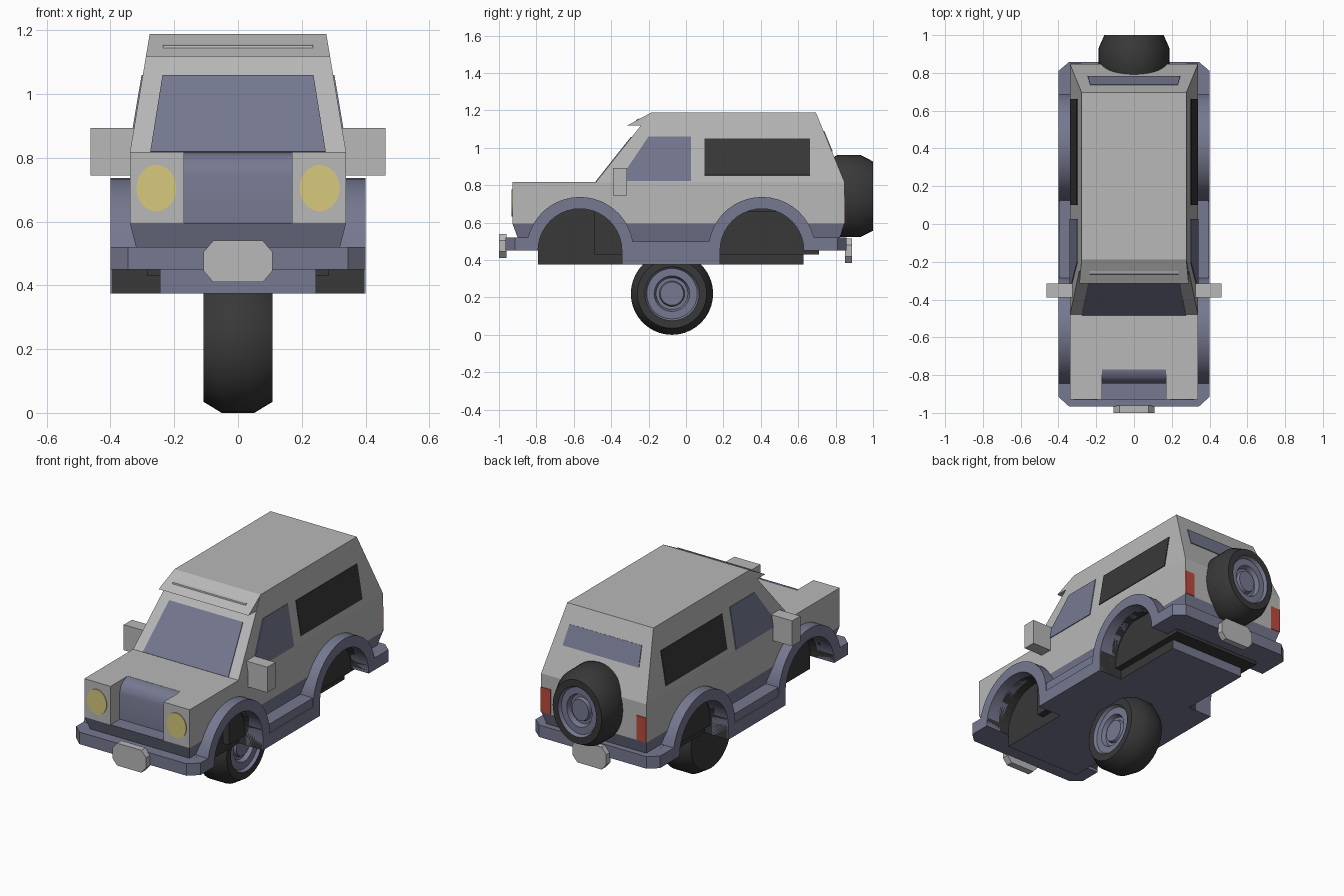
import bpy, bmesh, math
from mathutils import Vector

cube = bpy.data.objects.get("Cube")
if cube:
    bpy.data.objects.remove(cube)


def material(name, r, g, b):
    m = bpy.data.materials.new(name)
    m.use_nodes = True
    m.diffuse_color = (r, g, b, 1)
    for n in m.node_tree.nodes:
        if n.type == 'BSDF_PRINCIPLED':
            n.inputs["Base Color"].default_value = (r, g, b, 1)
    return m


GREY = material("body grey", .48, .48, .48)
BLUE = material("slate blue", .18, .19, .28)
DARK = material("dark rubber", .04, .04, .04)
YELLOW = material("lamp yellow", .68, .58, .20)
RED = material("tail lamp red", .50, .07, .05)


def finish(name, bm, mats, smooth=False):
    bmesh.ops.recalc_face_normals(bm, faces=bm.faces)
    me = bpy.data.meshes.new(name)
    bm.to_mesh(me)
    bm.free()
    ob = bpy.data.objects.new(name, me)
    bpy.context.collection.objects.link(ob)
    for m in mats:
        me.materials.append(m)
    if smooth:
        bpy.ops.object.select_all(action='DESELECT')
        ob.select_set(True)
        bpy.context.view_layer.objects.active = ob
        bpy.ops.object.shade_smooth_by_angle(angle=math.radians(35))
    return ob


def add_loft(bm, low, high):
    """Closed solid between two matching loops."""
    a = [bm.verts.new(p) for p in low]
    b = [bm.verts.new(p) for p in high]
    bm.faces.new(a[::-1])
    bm.faces.new(b)
    for i in range(len(a)):
        j = (i + 1) % len(a)
        bm.faces.new((a[i], a[j], b[j], b[i]))


def loft(name, low, high, mat, smooth=False):
    bm = bmesh.new()
    add_loft(bm, low, high)
    return finish(name, bm, [mat], smooth)


def place(pts, axis, d):
    """Put a flat outline on the plane axis = d."""
    if axis == 'x':
        return [(d, u, v) for u, v in pts]
    if axis == 'y':
        return [(u, d, v) for u, v in pts]
    return [(u, v, d) for u, v in pts]


def prism(name, pts, axis, a, b, mat, smooth=False):
    return loft(name, place(pts, axis, a), place(pts, axis, b), mat, smooth)


def rect(u0, u1, v0, v1):
    return [(u0, v0), (u1, v0), (u1, v1), (u0, v1)]


def box(name, x0, x1, y0, y1, z0, z1, mat):
    return prism(name, rect(x0, x1, y0, y1), 'z', z0, z1, mat)


def panel(name, pts, mat):
    """Thin plate lying on a surface, raised away from the body centre."""
    p = [Vector(q) for q in pts]
    n = (p[1] - p[0]).cross(p[2] - p[0]).normalized()
    if n.dot(p[0] - Vector((0, 0, .75))) < 0:
        n.negate()
    return loft(name, [q - n * .002 for q in p], [q + n * .004 for q in p], mat)


def arc(yc, r, a0, a1, n=20):
    return [(yc + r * math.cos(math.radians(a0 + (a1 - a0) * i / n)),
             .45 + r * math.sin(math.radians(a0 + (a1 - a0) * i / n)))
            for i in range(n + 1)]


SIDES = ((1, "left"), (-1, "right"))
FRONT, REAR, R_IN, R_OUT = -.567, .406, .224, .287

# Lower body, skirt and chassis
lower = box("lower_body", -.339, .339, -.77, .847, .595, .818, GREY)
skirt = loft("skirt", place(rect(-.302, .302, -.875, .80), 'z', .45),
             place(rect(-.339, .339, -.928, .847), 'z', .595), BLUE)
chassis = box("chassis", -.395, .395, -.79, .629, .375, .5, BLUE)

# Wheel wells cut through the lower parts, with dark walls
bm = bmesh.new()
for s, _ in SIDES:
    for yc in (FRONT, REAR):
        outline = arc(yc, R_IN, 0, 180) + [(yc - R_IN, .2), (yc + R_IN, .2)]
        add_loft(bm, place(outline, 'x', s * .245), place(outline, 'x', s * .5))
cutter = finish("well_cutter", bm, [DARK])
cutter.hide_render = True
for ob in (lower, skirt, chassis):
    mod = ob.modifiers.new("wells", 'BOOLEAN')
    mod.operation = 'DIFFERENCE'
    mod.solver = 'EXACT'
    mod.material_mode = 'TRANSFER'
    mod.object = cutter
    bpy.context.view_layer.objects.active = ob
    bpy.ops.object.modifier_apply(modifier=mod.name)
bpy.data.objects.remove(cutter)
box("interior_tub", -.285, .285, -.49, .71, .43, .66, DARK)

# Headlight blocks, lamps and recessed grille
for s, side in SIDES:
    box(side + "_headlight_block", s * .17, s * .339, -.928, -.77, .595, .818, GREY)
    lamp = [(s * .256 + .0625 * math.cos(i * math.tau / 32),
             .705 + .073 * math.sin(i * math.tau / 32)) for i in range(32)]
    prism(side + "_headlight", lamp, 'y', -.932, -.926, YELLOW)
    prism(side + "_tail_light", rect(s * .277, s * .339, .597, .74), 'y', .845, .851, RED)
grille = [(-.765, .596), (-.765, .817), (-.775, .817), (-.81, .806),
          (-.835, .78), (-.845, .745), (-.845, .596)]
prism("grille", grille, 'x', -.17, .17, BLUE, True)

# Cabin, tapering towards the roof
BELT, ROOF = .818, 1.188


def cab(z):
    """Half width, front y and rear y of the cabin at height z."""
    t = (z - BELT) / (ROOF - BELT)
    return .339 - .062 * t, -.48 + .293 * t, .847 - .152 * t


def ring(z):
    w, f, r = cab(z)
    return place(rect(-w, w, f, r), 'z', z)


loft("cabin", ring(BELT), ring(ROOF), GREY)

# Sun visor with a thin bar
visor = [(-.316, 1.118), (-.24, 1.118), (-.18, 1.15), (-.187, ROOF)]
loft("sun_visor", [(-.289 + .012 * (z > 1.13), y, z) for y, z in visor],
     [(.289 - .012 * (z > 1.13), y, z) for y, z in visor], GREY)
prism("visor_bar", [(-.268, 1.14), (-.255, 1.14), (-.25, 1.156), (-.265, 1.152)],
      'x', -.235, .235, GREY)

# Windows
f0, f1 = cab(BELT)[1], cab(1.057)[1]
panel("windshield", [(-.275, f0, BELT), (.275, f0, BELT),
                     (.237, f1, 1.057), (-.237, f1, 1.057)], BLUE)
r0, r1 = cab(.98)[2], cab(1.09)[2]
panel("rear_window", [(-.245, r0, .98), (.245, r0, .98),
                      (.232, r1, 1.09), (-.232, r1, 1.09)], BLUE)
door_glass = [(-.36, .822), (.027, .822), (.027, 1.06), (-.2, 1.06)]
for s, side in SIDES:
    panel(side + "_door_window", [(s * cab(z)[0], y, z) for y, z in door_glass], BLUE)
    panel(side + "_rear_side_window",
          [(s * cab(z)[0], y, z) for y, z in rect(.1, .663, .853, 1.05)], DARK)
    # Door mirrors
    box(side + "_mirror", s * .325, s * .462, -.39, -.315, .745, .893, GREY)

# Fender flares and rockers in one trim strip per side
trim = [(-.915, .45)] + arc(FRONT, R_IN, 180, 0)
trim += [(FRONT + R_IN, .375), (REAR - R_IN, .375)] + arc(REAR, R_IN, 180, 0)
trim += [(.81, .45), (.81, .52)] + arc(REAR, R_OUT, 14, 180)
trim += arc(FRONT, R_OUT, 0, 166) + [(-.915, .52)]
for s, side in SIDES:
    prism(side + "_fender_trim", trim, 'x', s * .295, s * .40, BLUE, True)

# Bumpers with chamfered corners, and plates
for name, inner, corner, end in (("front", -.80, -.915, -.965), ("rear", .64, .81, .857)):
    plan = [(-.34, inner), (-.34, corner), (-.40, corner), (-.345, end),
            (.345, end), (.40, corner), (.34, corner), (.34, inner)]
    prism(name + "_bumper", plan, 'z', .45, .52, BLUE)
for name, y0, y1, zc in (("front", -1, -.96, .475), ("rear", .85, .887, .45)):
    plate = [(sx * x, zc + sz * z) for sx, sz, pair in
             ((1, 1, ((.108, .03), (.078, .065))), (-1, 1, ((.078, .065), (.108, .03))),
              (-1, -1, ((.108, .03), (.078, .065))), (1, -1, ((.078, .065), (.108, .03))))
             for x, z in pair]
    prism(name + "_plate", plate, 'y', y0, y1, GREY)


# Wheels: radius and axial offset, turned around the axle
def wheel(name):
    profile = [(.14, -.128), (.185, -.128), (.22, -.06), (.22, .06), (.185, .128),
               (.145, .128), (.135, .108), (.095, .108), (.085, .08), (.068, .08),
               (.062, .1)]
    bm = bmesh.new()
    n = 40
    rings = [[bm.verts.new((h, r * math.cos(i * math.tau / n), r * math.sin(i * math.tau / n)))
              for i in range(n)] for r, h in profile]
    for k in range(len(rings) - 1):
        for i in range(n):
            j = (i + 1) % n
            f = bm.faces.new((rings[k][i], rings[k][j], rings[k + 1][j], rings[k + 1][i]))
            f.material_index = int(k >= 5)
    bm.faces.new(rings[0])
    bm.faces.new(rings[-1]).material_index = 1
    return finish(name, bm, [DARK, BLUE], True)


centre_wheel = wheel("centre_wheel")
centre_wheel.location = (0, -.075, .22)
centre_wheel.scale = (.85, 1, 1)
spare = wheel("spare_wheel")
spare.rotation_euler = (0, 0, math.pi / 2)
spare.location = (0, .872, .742)
spare.scale = (1, .85, 1)
